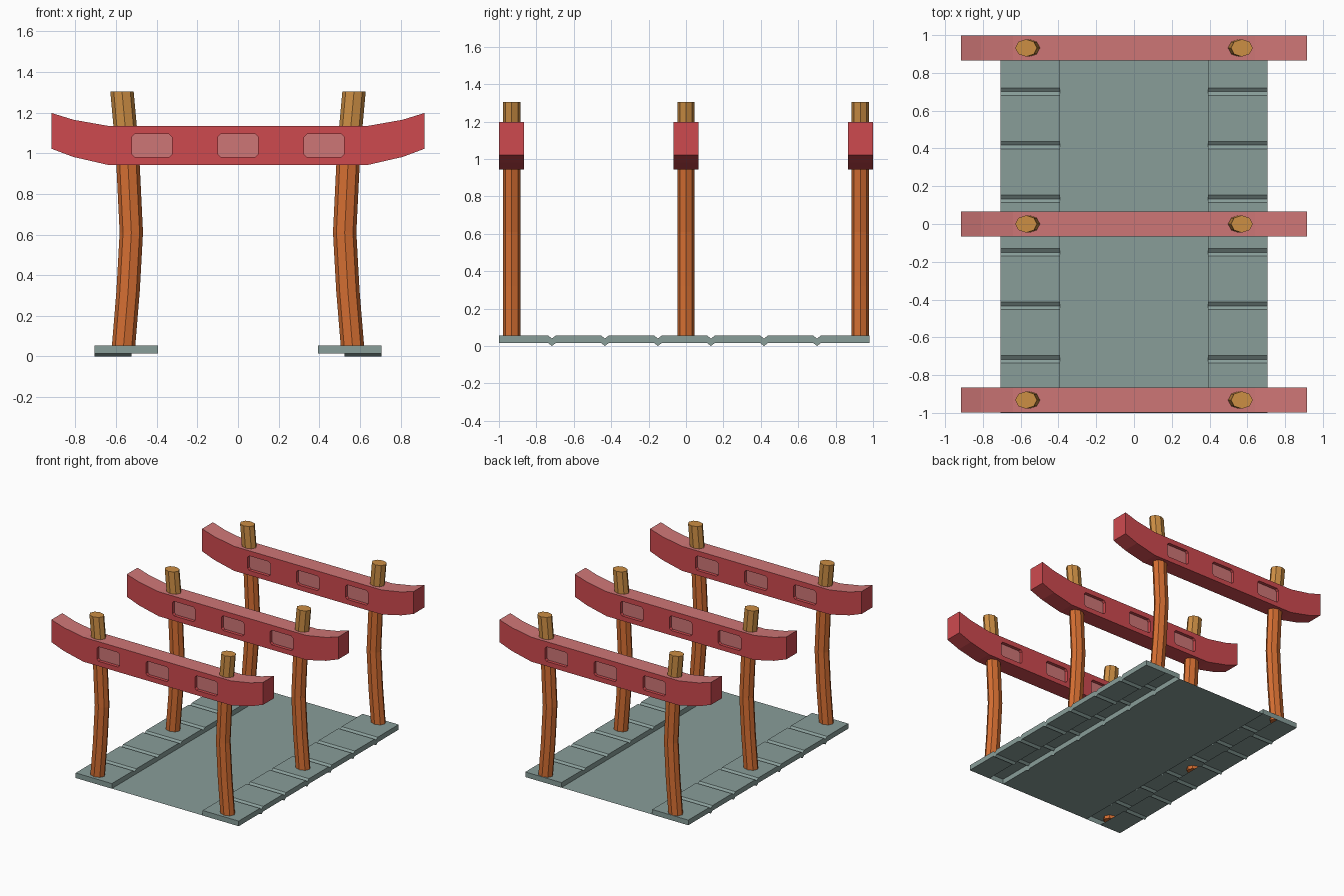
import bpy, bmesh, math

if "Cube" in bpy.data.objects:
    bpy.data.objects.remove(bpy.data.objects["Cube"])


def material(name, r, g, b):
    lin = lambda c: ((c / 255 + 0.055) / 1.055) ** 2.4
    m = bpy.data.materials.new(name)
    m.diffuse_color = (lin(r), lin(g), lin(b), 1)
    m.use_nodes = True
    m.node_tree.nodes["Principled BSDF"].inputs["Base Color"].default_value = m.diffuse_color
    return m


RED = material("red paint", 206, 74, 79)
PINK = material("faded pink", 206, 118, 118)
STONE = material("grey green stone", 136, 157, 153)
ORANGE = material("orange wood", 212, 110, 50)
TAN = material("tan wood", 204, 142, 68)


def finish(name, bm, mats):
    me = bpy.data.meshes.new(name)
    bm.to_mesh(me)
    bm.free()
    for m in mats:
        me.materials.append(m)
    ob = bpy.data.objects.new(name, me)
    bpy.context.collection.objects.link(ob)
    return ob


def prism(bm, outline, y0, y1):
    """Extrude an x/z outline from y0 to y1."""
    f = bm.faces.new([bm.verts.new((x, y0, z)) for x, z in outline])
    ext = bmesh.ops.extrude_face_region(bm, geom=[f])["geom"]
    for v in ext:
        if isinstance(v, bmesh.types.BMVert):
            v.co.y = y1
    bmesh.ops.recalc_face_normals(bm, faces=bm.faces)


# Beam: upswept profile with shallow windows cut in both sides
HALF, DEPTH = 0.067, 0.025
bm = bmesh.new()
lower = [(0.64, 0.943), (0.81, 0.982), (0.917, 1.022)]
upper = [(0.917, 1.198), (0.81, 1.165), (0.64, 1.135)]
right = lower + upper
prism(bm, right + [(-x, z) for x, z in reversed(right)], -HALF, HALF)
beam = finish("beam_1", bm, [RED, PINK])

bm = bmesh.new()
w, h, c = 0.098, 0.057, 0.014
corner = [(w, h - c), (w - c, h)]
quad = corner + [(-x, z) for x, z in reversed(corner)]
quad += [(-x, -z) for x, z in quad]
for cx in (-0.424, 0, 0.424):
    for s in (-1, 1):
        prism(bm, [(cx + x, 1.038 + z) for x, z in quad],
              s * (HALF - DEPTH), s * (HALF + 0.05))
cutter = finish("window_cutter", bm, [RED])
cutter.hide_render = True

mod = beam.modifiers.new("windows", "BOOLEAN")
mod.object, mod.operation, mod.solver = cutter, "DIFFERENCE", "EXACT"
dg = bpy.context.evaluated_depsgraph_get()
mesh = bpy.data.meshes.new_from_object(beam.evaluated_get(dg))
beam.modifiers.clear()
beam.data = mesh
bpy.data.objects.remove(cutter)
mesh.materials.clear()
mesh.materials.append(RED)
mesh.materials.append(PINK)
# Pink on the top and on the window floors
for p in mesh.polygons:
    top = p.normal.z > 0.7 and p.center.z > 1.12
    floor = abs(p.normal.y) > 0.9 and abs(p.center.y) < HALF - 0.01
    p.material_index = 1 if top or floor else 0

beam.location.y = -0.932
for i, y in ((2, 0), (3, 0.932)):
    b = bpy.data.objects.new(f"beam_{i}", mesh)
    b.location.y = y
    bpy.context.collection.objects.link(b)

# Posts: bowed eight-sided poles, tan above the beam
PATH = [(0.565, 0.03), (0.541, 0.32), (0.525, 0.61), (0.541, 0.94),
        (0.547, 1.04), (0.571, 1.305)]


def post(name, side, y):
    bm = bmesh.new()
    rings = []
    for x, z in PATH:
        rings.append([bm.verts.new((side * x + 0.0575 * math.cos(a * math.pi / 4),
                                    y + 0.046 * math.sin(a * math.pi / 4), z))
                      for a in range(8)])
    for lo, hi in zip(rings, rings[1:]):
        for a in range(8):
            b = (a + 1) % 8
            bm.faces.new((lo[a], lo[b], hi[b], hi[a]))
    bm.faces.new(rings[0])
    bm.faces.new(rings[-1])
    bmesh.ops.recalc_face_normals(bm, faces=bm.faces)
    for f in bm.faces:
        f.material_index = int(f.calc_center_median().z > 1.04)
    finish(name, bm, [ORANGE, TAN])


for i, y in enumerate((-0.932, 0, 0.932), 1):
    post(f"left_post_{i}", -1, y)
    post(f"right_post_{i}", 1, y)

# Side kerbs: grooved strips, underside open along the inner part
Y0, Y1 = -1.0, 0.98
PROFILE = [(Y0, 0)]
for k in range(6):
    g = -0.717 + 0.2835 * k
    PROFILE += [(g - 0.02, 0), (g, -0.015), (g + 0.02, 0)]
PROFILE.append((Y1, 0))


def kerb(name, side):
    bm = bmesh.new()
    # section points: under-edge, outer bottom, outer top, inner top, inner bottom
    section = [(0.523, 0.015), (0.706, 0.015), (0.706, 0.055),
               (0.393, 0.055), (0.393, 0.015)]
    rows = [[bm.verts.new((side * x, y, z + d)) for x, z in section]
            for y, d in PROFILE]
    for a, b in zip(rows, rows[1:]):
        for i in range(4):
            bm.faces.new((a[i], a[i + 1], b[i + 1], b[i]))
    bm.faces.new(rows[0])
    bm.faces.new(rows[-1])
    bmesh.ops.recalc_face_normals(bm, faces=bm.faces)
    # keep the top facing up
    if sum(f.normal.z for f in bm.faces if f.calc_center_median().z > 0.045) < 0:
        bmesh.ops.reverse_faces(bm, faces=bm.faces)
    finish(name, bm, [STONE])


kerb("left_kerb", -1)
kerb("right_kerb", 1)

# Path: thin sheet between the kerbs
bm = bmesh.new()
bm.faces.new([bm.verts.new((x, y, 0.016)) for x, y in
              ((-0.393, Y0), (0.393, Y0), (0.393, Y1), (-0.393, Y1))])
bm.normal_update()
finish("path", bm, [STONE])
